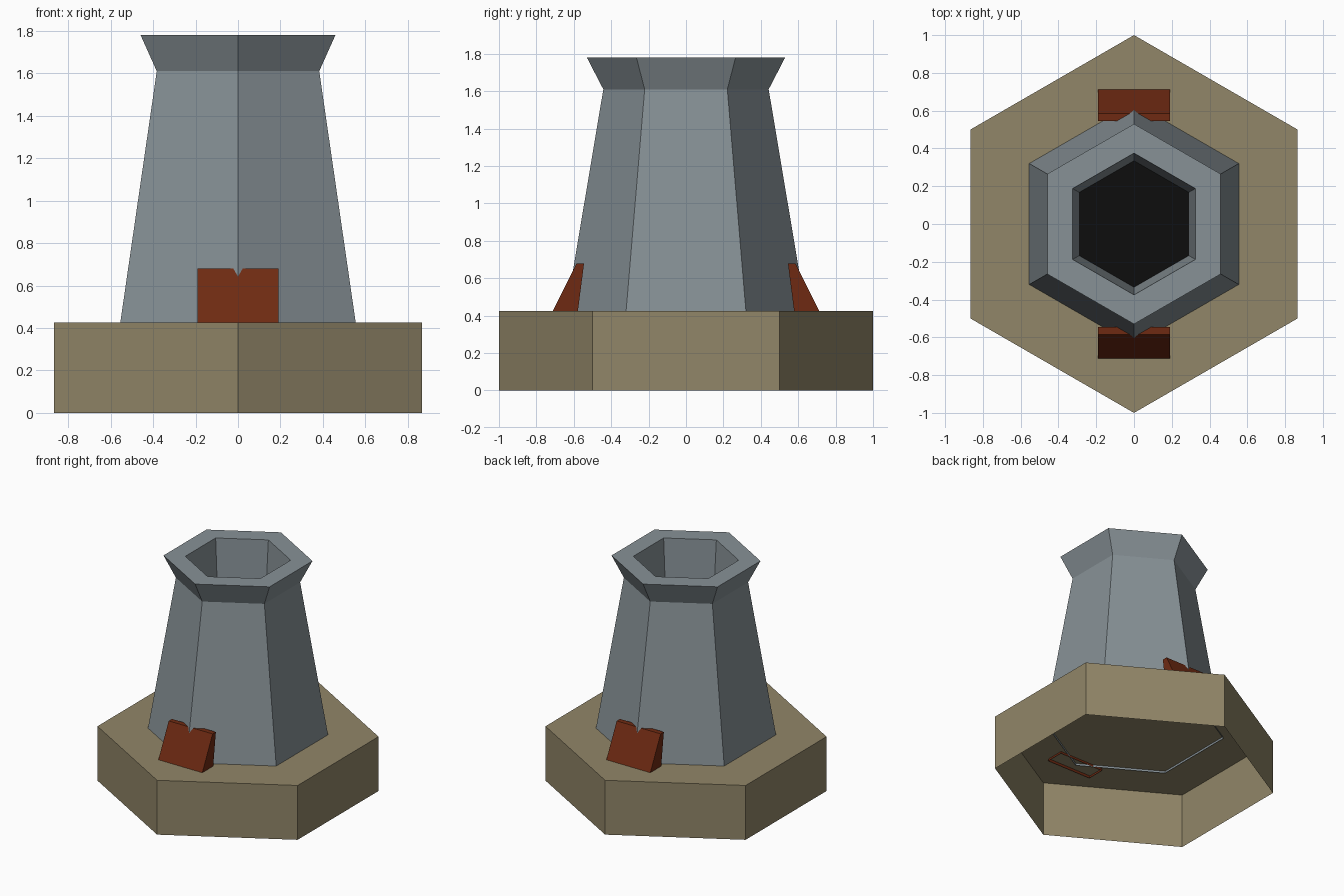
import bpy
import bmesh
import math
from mathutils import Matrix

cube = bpy.data.objects.get("Cube")
if cube:
    bpy.data.objects.remove(cube, do_unlink=True)


def material(name, rgb):
    mat = bpy.data.materials.new(name)
    mat.use_nodes = True
    colour = (*rgb, 1.0)
    mat.diffuse_color = colour
    bsdf = mat.node_tree.nodes["Principled BSDF"]
    bsdf.inputs["Base Color"].default_value = colour
    bsdf.inputs["Roughness"].default_value = 0.9
    return mat


STONE = material("tan stone", (0.283, 0.238, 0.138))
STEEL = material("blue grey metal", (0.242, 0.283, 0.305))
RUST = material("rust brown", (0.156, 0.023, 0.006))
SOOT = material("soot black", (0.004, 0.004, 0.004))


def finish(name, bm, mat):
    mesh = bpy.data.meshes.new(name)
    bm.to_mesh(mesh)
    bm.free()
    mesh.materials.append(mat)
    obj = bpy.data.objects.new(name, mesh)
    bpy.context.collection.objects.link(obj)
    return obj


def hex_lathe(name, profile, mat, cap=False):
    """Six-sided shell through (radius, height) points, corners on the y axis."""
    bm = bmesh.new()
    rings = []
    for r, z in profile:
        angles = [math.radians(90 + 60 * i) for i in range(6)]
        rings.append([bm.verts.new((r * math.cos(a), r * math.sin(a), z)) for a in angles])
    for low, high in zip(rings, rings[1:]):
        for i in range(6):
            j = (i + 1) % 6
            bm.faces.new((low[i], low[j], high[j], high[i]))
    if cap:
        bm.faces.new(rings[-1])
    return finish(name, bm, mat)


def wedge(name, turn):
    """Sloping block, open underneath, leaning on a corner of the tower."""
    section = [(-0.72, 0.41), (-0.585, 0.68), (-0.545, 0.68), (-0.58, 0.41)]
    bm = bmesh.new()
    left, right = [[bm.verts.new((x, y, z)) for y, z in section] for x in (-0.19, 0.19)]
    for i in range(3):
        bm.faces.new((left[i], right[i], right[i + 1], left[i + 1]))
    bm.faces.new(left)
    bm.faces.new(right[::-1])
    bm.transform(Matrix.Rotation(turn, 4, "Z"))
    bmesh.ops.recalc_face_normals(bm, faces=bm.faces)
    return finish(name, bm, RUST)


# Base plinth, open underneath
hex_lathe("base", [(1.0, 0.0), (1.0, 0.425)], STONE, cap=True)

# Tapered tower with flared rim and inner bore
hex_lathe("tower", [(0.643, 0.41), (0.442, 1.61), (0.53, 1.78),
                    (0.375, 1.78), (0.335, 1.25)], STEEL)

# Dark floor inside the bore
hex_lathe("bore_floor", [(0.335, 1.25)], SOOT, cap=True)

# Wedges at front and back
wedge("front_wedge", 0.0)
wedge("back_wedge", math.pi)
